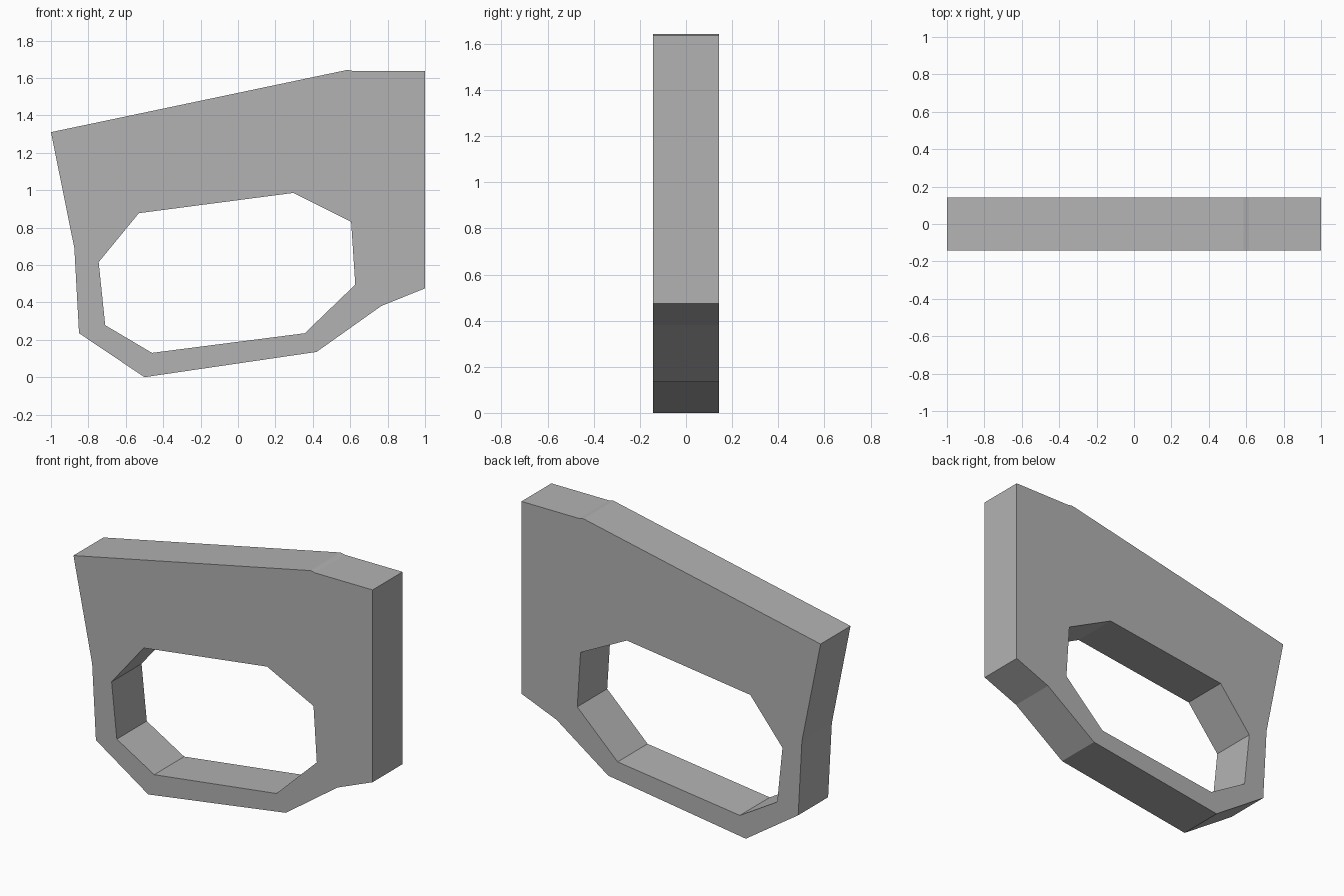
import bpy
import bmesh
from math import radians

HALF_DEPTH = 0.143

cube = bpy.data.objects.get("Cube")
if cube:
    bpy.data.objects.remove(cube, do_unlink=True)

# Single grey finish
grey = bpy.data.materials.new("plain_grey")
grey.use_nodes = True
colour = (0.448, 0.448, 0.448, 1)
grey.diffuse_color = colour
grey.node_tree.nodes["Principled BSDF"].inputs["Base Color"].default_value = colour

# Side profiles as (x, z)
outer_profile = [(-1, 1.31), (-0.875, 0.69), (-0.85, 0.235), (-0.5, 0),
                 (0.42, 0.135), (0.765, 0.38), (1, 0.475), (1, 1.637),
                 (0.615, 1.637), (0.585, 1.643)]
grip_opening = [(-0.53, 0.877), (0.295, 0.985), (0.605, 0.83), (0.627, 0.495),
                (0.357, 0.235), (-0.46, 0.13), (-0.71, 0.278), (-0.745, 0.615)]


def add_outline(curve, points):
    spline = curve.splines.new("POLY")
    spline.points.add(len(points) - 1)
    for point, (x, z) in zip(spline.points, points):
        point.co = (x, z, 0, 1)
    spline.use_cyclic_u = True


# Flat filled outline with the opening, extruded both ways
curve = bpy.data.curves.new("plate_outline", "CURVE")
curve.dimensions = "2D"
curve.fill_mode = "BOTH"
curve.extrude = HALF_DEPTH
add_outline(curve, outer_profile)
add_outline(curve, grip_opening)
outline = bpy.data.objects.new("plate_outline", curve)
bpy.context.collection.objects.link(outline)
bpy.context.view_layer.update()
depsgraph = bpy.context.evaluated_depsgraph_get()
mesh = bpy.data.meshes.new_from_object(outline.evaluated_get(depsgraph))
bpy.data.objects.remove(outline, do_unlink=True)

# Weld the caps to the walls and stand the plate upright
bm = bmesh.new()
bm.from_mesh(mesh)
bmesh.ops.remove_doubles(bm, verts=bm.verts, dist=0.0005)
bmesh.ops.recalc_face_normals(bm, faces=bm.faces)
for face in bm.faces:
    face.smooth = False
bm.to_mesh(mesh)
bm.free()
mesh.name = "handle_plate"
mesh.materials.clear()
mesh.materials.append(grey)
plate = bpy.data.objects.new("handle_plate", mesh)
plate.rotation_euler.x = radians(90)
bpy.context.collection.objects.link(plate)
